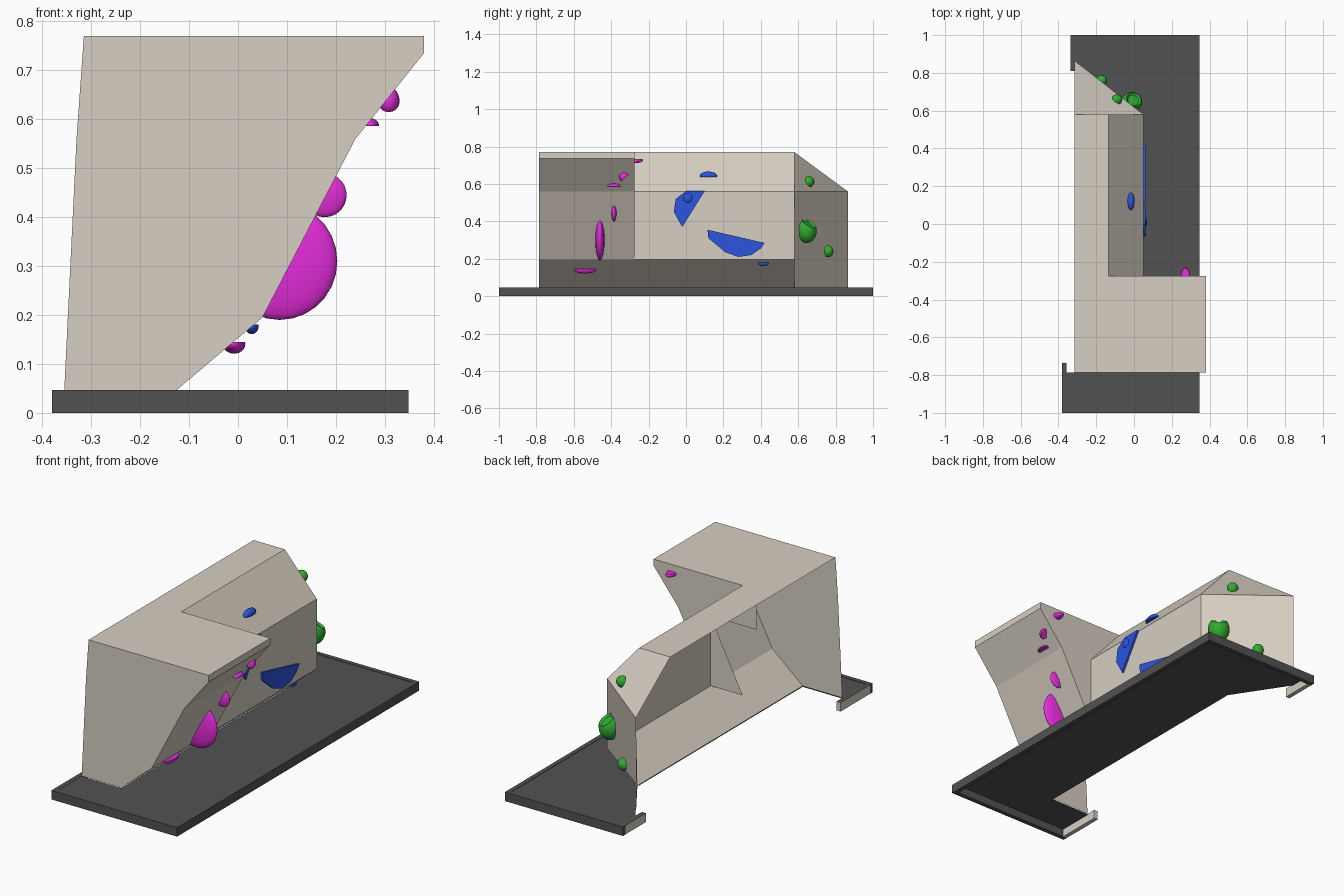
import bpy, bmesh
from mathutils import Vector

cube = bpy.data.objects.get("Cube")
if cube:
    bpy.data.objects.remove(cube, do_unlink=True)


def material(name, rgb):
    m = bpy.data.materials.new(name)
    m.use_nodes = True
    m.diffuse_color = (*rgb, 1)
    m.node_tree.nodes["Principled BSDF"].inputs["Base Color"].default_value = (*rgb, 1)
    return m


BEIGE = material("beige plywood", (0.68, 0.62, 0.54))
GREY = material("dark grey mat", (0.085, 0.085, 0.085))
PINK = material("magenta", (0.84, 0.028, 0.77))
BLUE = material("blue", (0.025, 0.09, 0.72))
GREEN = material("green", (0.03, 0.41, 0.03))


def finish(name, bm, mat):
    me = bpy.data.meshes.new(name)
    bm.to_mesh(me)
    bm.free()
    me.materials.append(mat)
    ob = bpy.data.objects.new(name, me)
    bpy.context.collection.objects.link(ob)
    return ob


def panels(name, polys, inside):
    """Thin sheet panels whose normals point away from an inside point."""
    bm = bmesh.new()
    for pts in polys:
        f = bm.faces.new([bm.verts.new(p) for p in pts])
        f.normal_update()
        if f.normal.dot(f.calc_center_median() - Vector(inside)) < 0:
            f.normal_flip()
    bmesh.ops.remove_doubles(bm, verts=bm.verts, dist=0.0005)
    return finish(name, bm, BEIGE)


def prism(name, pts, depth, mat):
    """Solid made by pushing an outline along a vector."""
    bm = bmesh.new()
    f = bm.faces.new([bm.verts.new(p) for p in pts])
    ext = bmesh.ops.extrude_face_region(bm, geom=[f], use_keep_orig=True)["geom"]
    bmesh.ops.translate(bm, vec=depth, verts=[v for v in ext if isinstance(v, bmesh.types.BMVert)])
    bmesh.ops.recalc_face_normals(bm, faces=bm.faces)
    return finish(name, bm, mat)


def board(name, x0, x1, y0, y1, mat):
    pts = [(x0, y0, 0), (x1, y0, 0), (x1, y1, 0), (x0, y1, 0)]
    return prism(name, pts, (0, 0, FLOOR), mat)


def sweep(profile, y0, y1):
    return [[(ax, y0, az), (bx, y0, bz), (bx, y1, bz), (ax, y1, az)]
            for (ax, az), (bx, bz) in zip(profile, profile[1:])]


# Key stations along the wall
FRONT, STEP, CORNER, BACK = -0.785, -0.275, 0.58, 0.865
FLOOR, KNEE, BREAK, TOP = 0.047, 0.195, 0.56, 0.77
REAR = -0.315
foot, knee = (-0.125, FLOOR), (0.05, KNEE)

# Overhanging section with its end panel
over = [foot, knee, (0.24, BREAK), (0.38, 0.735), (0.38, TOP), (REAR, TOP)]
panels("overhang_wall", sweep(over, FRONT, STEP), (-0.3, -0.5, 0.5))
end = over + [(-0.33, BREAK), (-0.355, FLOOR)]
panels("front_end_panel", [[(x, FRONT, z) for x, z in end]], (0, 0, 0.3))

# Return panel between the overhang and the middle wall
lower = [(-0.135, KNEE), knee, (0.24, BREAK), (0.05, BREAK)]
upper = [(-0.215, BREAK), (0.24, BREAK), (0.38, 0.735), (0.38, TOP), (-0.215, TOP)]
panels("return_panel", [[(x, STEP, z) for x, z in p] for p in (lower, upper)], (0, -0.5, 0.4))

# Middle wall: kicker, upright, slab and top strip
middle = [foot, knee, (0.05, BREAK), (-0.135, TOP), (REAR, TOP)]
panels("middle_wall", sweep(middle, STEP, CORNER), (-0.3, 0.1, 0.4))

# Angled end wall with sloping cap
a, b = (0.05, CORNER, KNEE), (0.05, CORNER, BREAK)
c, d = (REAR, BACK, BREAK), (REAR, BACK, FLOOR)
ridge, rear_top = (-0.135, CORNER, TOP), (REAR, CORNER, TOP)
low = (-0.125, CORNER, FLOOR)
panels("angled_end_wall", [[a, b, c, d, low], [b, c, rear_top, ridge]], (-0.31, 0.55, 0.4))

# Thin floor mat, cut away behind the wall
RIM = 0.023
outline = [(-0.357, -1 + RIM), (0.348 - RIM, -1 + RIM), (0.348 - RIM, 1 - RIM),
           (-0.312, 1 - RIM), (-0.312, BACK), (-0.125, CORNER), (-0.125, FRONT), (-0.357, FRONT)]
prism("floor_mat", [(x, y, FLOOR - 0.005) for x, y in outline], (0, 0, 0.003), GREY)

# Rim boards around the mat
board("front_rim", -0.38, 0.348, -1, -1 + RIM, GREY)
board("back_rim", -0.335, 0.348, 1 - RIM, 1, GREY)
board("side_rim", 0.348 - RIM, 0.348, -1 + RIM, 1 - RIM, GREY)

# Short pale boards on the rear side, dark on top
for name, x, y0, y1 in (("front_edging", -0.38, -1 + RIM, -0.735),
                        ("back_edging", -0.335, 0.81, 1 - RIM)):
    edging = board(name, x, x + RIM, y0, y1, BEIGE).data
    edging.materials.append(GREY)
    for p in edging.polygons:
        p.material_index = int(p.normal.z > 0.5)

# Wall planes that the holds sit on: point and outward normal
PLANES = {
    "kicker": ((0.05, 0, KNEE), (0.148, 0, -0.175)),
    "overhang": ((0.05, 0, KNEE), (0.365, 0, -0.19)),
    "roof": ((0.24, 0, BREAK), (0.175, 0, -0.14)),
    "side": ((0, STEP, 0), (0, 1, 0)),
    "upright": ((0.05, 0, 0), (1, 0, 0)),
    "slab": ((0.05, 0, BREAK), (0.21, 0, 0.185)),
    "end": (a, (0.285, 0.365, 0)),
    "cap": (b, (0.06, 0.0767, 0.0527)),
}
UP, DOWN = (0, 0, 1), (0, 0, -1)


def hold(name, mat, plane, centre, radii, flat=None, offset=0, dimple=0):
    """Rounded grip, optionally with one flat side, trimmed at its wall plane."""
    bm = bmesh.new()
    bmesh.ops.create_uvsphere(bm, u_segments=24, v_segments=14, radius=1)
    bmesh.ops.scale(bm, vec=radii, verts=bm.verts)
    bmesh.ops.translate(bm, vec=centre, verts=bm.verts)
    for f in bm.faces:
        f.smooth = True
    if flat:
        no = Vector(flat).normalized()
        cut = bmesh.ops.bisect_plane(bm, geom=bm.verts[:] + bm.edges[:] + bm.faces[:],
                                     plane_co=Vector(centre) + no * offset, plane_no=no,
                                     clear_outer=True)["geom_cut"]
        rim = [e for e in cut if isinstance(e, bmesh.types.BMEdge)]
        lid = bmesh.ops.edgeloop_fill(bm, edges=rim)["faces"]
        for e in rim:
            e.smooth = False
        bmesh.ops.recalc_face_normals(bm, faces=bm.faces)
        if dimple:
            bmesh.ops.inset_region(bm, faces=lid, thickness=dimple, depth=-dimple)
    co, no = PLANES[plane]
    bmesh.ops.bisect_plane(bm, geom=bm.verts[:] + bm.edges[:] + bm.faces[:], plane_co=co,
                           plane_no=Vector(no).normalized(), clear_inner=True)
    finish(name, bm, mat)


hold("large_fin_hold", PINK, "overhang", (0.085, -0.46, 0.31), (0.118, 0.025, 0.12))
hold("small_fin_hold", PINK, "overhang", (0.177, -0.385, 0.445), (0.045, 0.013, 0.045))
hold("crimp_hold", PINK, "roof", (0.27, -0.385, 0.588), (0.018, 0.036, 0.014), DOWN, 0.002)
hold("roof_hold", PINK, "roof", (0.308, -0.33, 0.638), (0.022, 0.026, 0.028), (0, 1, -1), 0.006)
hold("kicker_hold", PINK, "kicker", (-0.008, -0.54, 0.141), (0.023, 0.058, 0.02), UP, 0.004)
hold("side_hold", PINK, "side", (0.272, STEP, 0.727), (0.024, 0.045, 0.016), UP, 0.007)
hold("slab_hold", BLUE, "slab", (-0.017, 0.12, 0.642), (0.02, 0.046, 0.024), DOWN, 0.004)
hold("blue_foothold", BLUE, "kicker", (0.028, 0.415, 0.177), (0.014, 0.028, 0.016), UP, 0.004)
hold("pocket_hold", BLUE, "upright", (0.052, 0.01, 0.525), (0.018, 0.028, 0.03))
hold("bowl_hold", GREEN, "end", (-0.012, 0.645, 0.35), (0.055, 0.054, 0.066),
     (0.35, 0.45, 0.8), 0.042, 0.01)
hold("low_end_hold", GREEN, "end", (-0.172, 0.76, 0.24), (0.03, 0.028, 0.032))
hold("cap_hold", GREEN, "cap", (-0.092, 0.658, 0.612), (0.03, 0.028, 0.03))

# Flat volumes on the upright
corner = [(0.0, 0.562), (0.1, 0.562), (-0.02, 0.37), (-0.065, 0.45), (-0.055, 0.52)]
scoop = [(0.115, 0.355), (0.42, 0.285), (0.4, 0.255), (0.35, 0.22), (0.28, 0.21),
         (0.21, 0.235), (0.12, 0.31)]
for name, pts in (("corner_volume", corner), ("scoop_volume", scoop)):
    prism(name, [(0.051, y, z) for y, z in pts], (0.011, 0, 0), BLUE)
